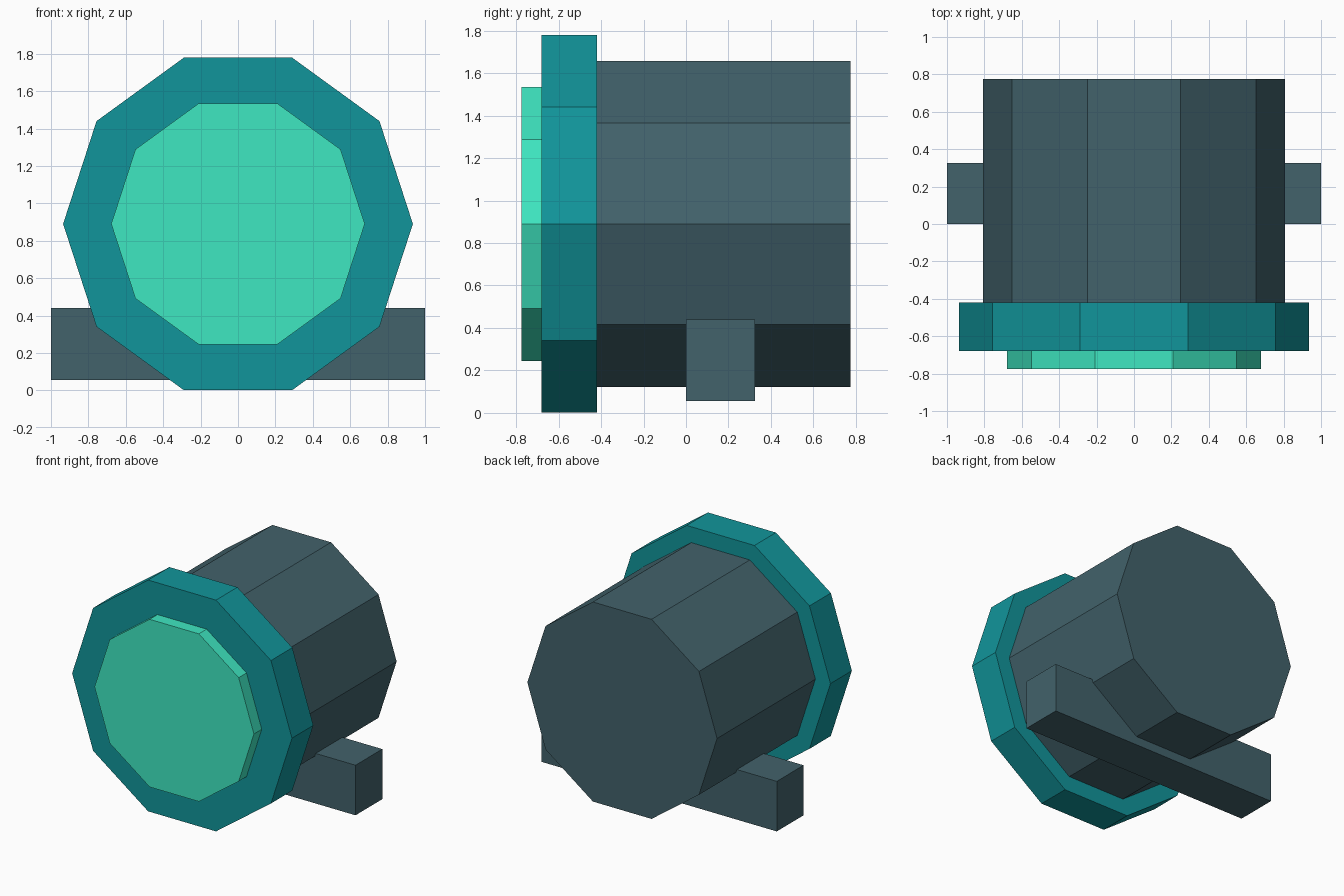
import bpy
import math

AXIS_Z = 0.89  # height of the lamp's centre line


def to_linear(c):
    c /= 255
    return c / 12.92 if c <= 0.04045 else ((c + 0.055) / 1.055) ** 2.4


def make_material(name, r, g, b):
    colour = (to_linear(r), to_linear(g), to_linear(b), 1)
    mat = bpy.data.materials.new(name)
    mat.use_nodes = True
    mat.diffuse_color = colour
    mat.node_tree.nodes["Principled BSDF"].inputs["Base Color"].default_value = colour
    return mat


def drum(name, radius, y_front, y_back, mat):
    """Ten-sided drum lying along y, with corners at the far left and right."""
    bpy.ops.mesh.primitive_cylinder_add(
        vertices=10, radius=radius, depth=y_back - y_front,
        location=(0, (y_front + y_back) / 2, AXIS_Z),
        rotation=(math.pi / 2, math.pi / 10, 0))
    finish(name, mat)


def box(name, low, high, mat):
    centre = [(a + b) / 2 for a, b in zip(low, high)]
    bpy.ops.mesh.primitive_cube_add(size=1, location=centre)
    bpy.context.object.scale = [b - a for a, b in zip(low, high)]
    finish(name, mat)


def finish(name, mat):
    obj = bpy.context.object
    obj.name = name
    obj.data.materials.append(mat)
    bpy.ops.object.transform_apply(location=False, rotation=True, scale=True)
    bpy.ops.object.shade_flat()


default = bpy.data.objects.get("Cube")
if default:
    bpy.data.objects.remove(default)

slate = make_material("dark slate", 66, 98, 107)
teal = make_material("teal", 17, 149, 155)
mint = make_material("mint", 64, 235, 197)

# Housing, front rim, raised lens
drum("housing", 0.807, -0.42, 0.775, slate)
drum("rim", 0.935, -0.68, -0.42, teal)
drum("lens", 0.678, -0.775, -0.68, mint)

# Mounting bar across the underside
box("mounting_bar", (-1, 0, 0.055), (1, 0.325, 0.44), slate)
